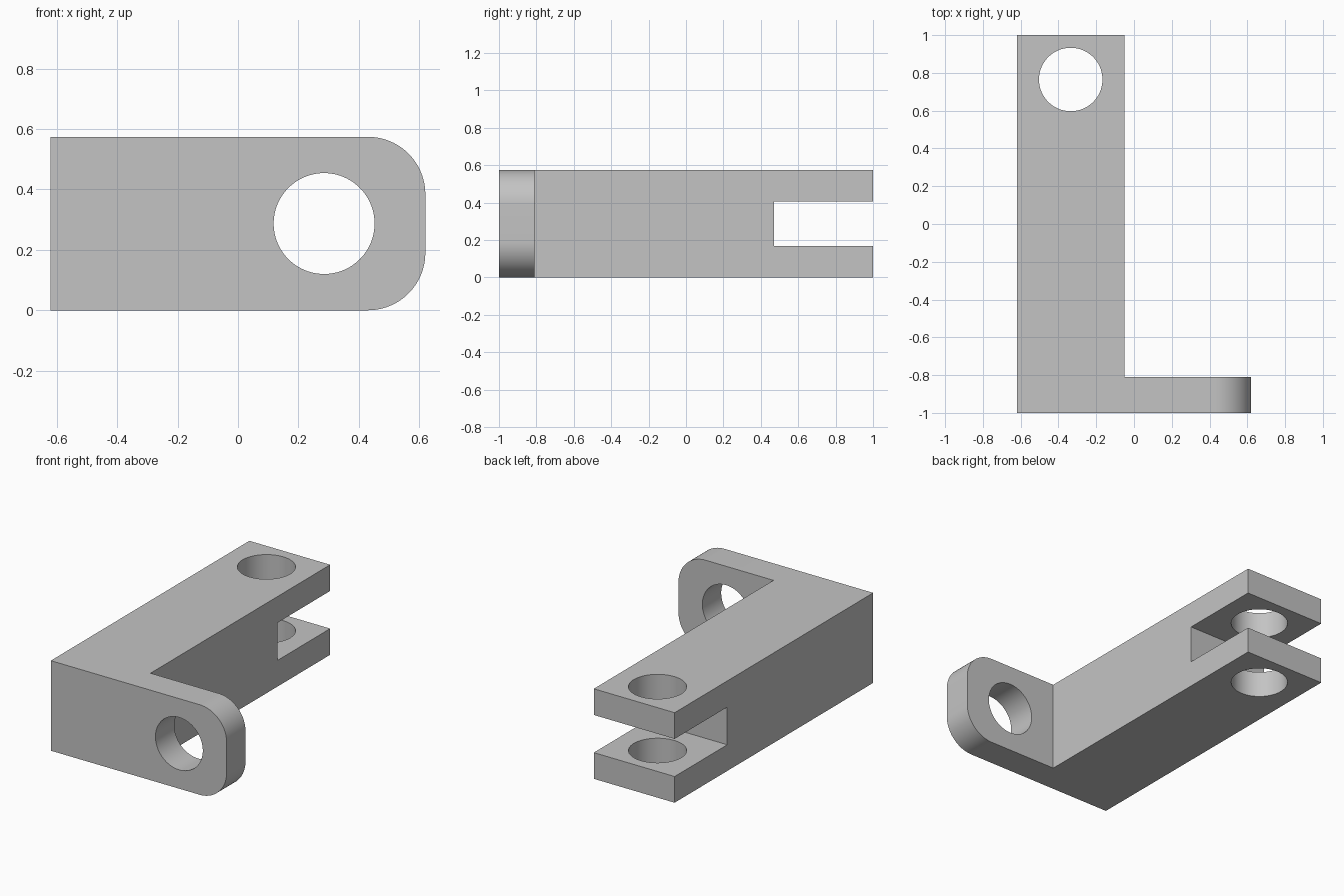
import bpy, bmesh, math
from mathutils import Matrix

if "Cube" in bpy.data.objects:
    bpy.data.objects.remove(bpy.data.objects["Cube"])

HEIGHT = 0.574
MID = HEIGHT / 2

grey = bpy.data.materials.new("plain grey")
grey.use_nodes = True
colour = (0.55, 0.55, 0.55, 1)
grey.diffuse_color = colour
grey.node_tree.nodes["Principled BSDF"].inputs["Base Color"].default_value = colour


def add_object(name, bm):
    bmesh.ops.recalc_face_normals(bm, faces=bm.faces)
    mesh = bpy.data.meshes.new(name)
    bm.to_mesh(mesh)
    bm.free()
    mesh.materials.append(grey)
    obj = bpy.data.objects.new(name, mesh)
    bpy.context.collection.objects.link(obj)
    return obj


def hole_cutter(name, centre, radius, depth, rotation):
    bm = bmesh.new()
    bmesh.ops.create_cone(bm, cap_ends=True, segments=96, radius1=radius, radius2=radius,
                          depth=depth, matrix=Matrix.Translation(centre) @ rotation)
    return add_object(name, bm)


# L-shaped body: long arm with a thin lug at the front
outline = [(-0.62, -1), (0.62, -1), (0.62, -0.81), (-0.05, -0.81), (-0.05, 1), (-0.62, 1)]
bm = bmesh.new()
base = bm.faces.new([bm.verts.new((x, y, 0)) for x, y in outline])
extruded = bmesh.ops.extrude_face_region(bm, geom=[base])["geom"]
bmesh.ops.translate(bm, vec=(0, 0, HEIGHT),
                    verts=[v for v in extruded if isinstance(v, bmesh.types.BMVert)])

# Rounded upper and lower corners of the lug
corners = [e for e in bm.edges
           if all(v.co.x > 0.6 for v in e.verts)
           and abs(e.verts[0].co.z - e.verts[1].co.z) < 0.01]
bmesh.ops.bevel(bm, geom=corners, offset=0.19, segments=24, profile=0.5, affect='EDGES')
bracket = add_object("bracket", bm)

# Cutters: lug hole, pin hole through both fork tines, slot between the tines
lug_hole = hole_cutter("lug_hole_cutter", (0.285, -0.9, MID), 0.167, 0.5,
                       Matrix.Rotation(math.pi / 2, 4, 'X'))
pin_hole = hole_cutter("pin_hole_cutter", (-0.335, 0.765, MID), 0.168, 1, Matrix())
bm = bmesh.new()
bmesh.ops.create_cube(bm, size=1, matrix=Matrix.Translation((-0.335, 0.87, MID))
                      @ Matrix.Diagonal((1, 0.8, 0.24, 1)))
slot = add_object("slot_cutter", bm)

bpy.context.view_layer.objects.active = bracket
bracket.select_set(True)
for cutter in (lug_hole, slot, pin_hole):
    cut = bracket.modifiers.new(cutter.name, 'BOOLEAN')
    cut.operation = 'DIFFERENCE'
    cut.solver = 'EXACT'
    cut.object = cutter
    bpy.ops.object.modifier_apply(modifier=cut.name)
    bpy.data.objects.remove(cutter)

bpy.ops.object.shade_smooth_by_angle(angle=math.radians(30))
